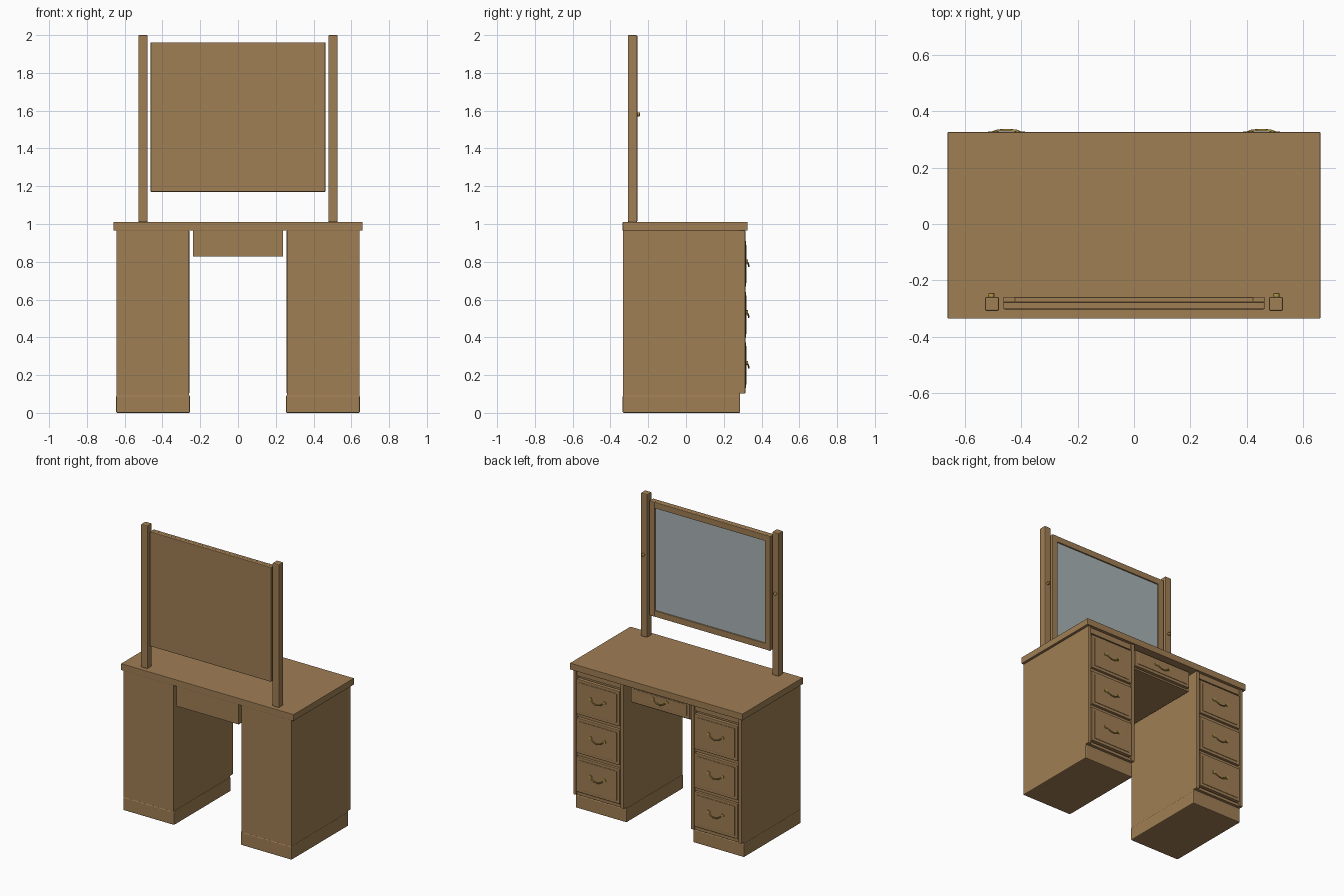
import bpy, math
from mathutils import Vector

if "Cube" in bpy.data.objects:
    bpy.data.objects.remove(bpy.data.objects["Cube"])


def material(name, rgb):
    m = bpy.data.materials.new(name)
    m.diffuse_color = (*rgb, 1)
    m.use_nodes = True
    m.node_tree.nodes["Principled BSDF"].inputs["Base Color"].default_value = m.diffuse_color
    return m


WOOD = material("wood", (0.35, 0.21, 0.09))
BRASS = material("brass", (0.45, 0.30, 0.06))
GLASS = material("mirror_glass", (0.40, 0.45, 0.46))


def box(name, x, y, z, mat=WOOD, bevel=0.0):
    """Box from (min, max) ranges with an optional chamfer."""
    lo, hi = Vector((x[0], y[0], z[0])), Vector((x[1], y[1], z[1]))
    bpy.ops.mesh.primitive_cube_add(size=1, location=(lo + hi) / 2)
    ob = bpy.context.object
    ob.name = name
    ob.scale = hi - lo
    bpy.ops.object.transform_apply(location=False, rotation=False, scale=True)
    ob.data.materials.append(mat)
    if bevel:
        m = ob.modifiers.new("bevel", 'BEVEL')
        m.width, m.segments = bevel, 2
    return ob


def handle(name, x, y, z):
    """Drooping bow handle with two round end plates."""
    cu = bpy.data.curves.new(name, 'CURVE')
    cu.dimensions = '3D'
    cu.bevel_depth, cu.bevel_resolution = 0.0042, 2
    cu.use_fill_caps = True
    sp = cu.splines.new('POLY')
    n = 12
    sp.points.add(n)
    for i, p in enumerate(sp.points):
        t = -1 + 2 * i / n
        bow = 1 - t ** 4
        p.co = (x + 0.052 * t, y + 0.010 * bow, z - 0.026 * (1 - t * t), 1)
    cu.materials.append(BRASS)
    ob = bpy.data.objects.new(name, cu)
    bpy.context.collection.objects.link(ob)
    for s in (-1, 1):
        bpy.ops.mesh.primitive_cylinder_add(vertices=16, radius=0.011, depth=0.006,
                                            location=(x + s * 0.054, y + 0.002, z),
                                            rotation=(math.pi / 2, 0, 0))
        bpy.context.object.name = name + "_plate"
        bpy.context.object.data.materials.append(BRASS)
        bpy.ops.object.shade_smooth_by_angle()


def drawer(name, x, y, z):
    """Drawer front with a slightly raised chamfered panel and a handle."""
    box(name + "_front", x, (y - 0.03, y - 0.003), z, bevel=0.004)
    box(name + "_panel", (x[0] + 0.02, x[1] - 0.02), (y - 0.015, y),
        (z[0] + 0.02, z[1] - 0.02), bevel=0.002)
    handle(name + "_handle", sum(x) / 2, y + 0.001, sum(z) / 2 + 0.013)


def span(s, a, b):
    return tuple(sorted((s * a, s * b)))


# Table top
box("table_top", (-0.66, 0.66), (-0.335, 0.325), (0.965, 1.01), bevel=0.002)

# Pedestals, face frames and side drawers
for s, side in ((-1, "left"), (1, "right")):
    box(side + "_pedestal", span(s, 0.26, 0.642), (-0.333, 0.285), (0.09, 0.966))
    box(side + "_plinth", span(s, 0.254, 0.645), (-0.335, 0.287), (0, 0.093), bevel=0.006)
    box(side + "_inner_stile", span(s, 0.258, 0.283), (0.283, 0.314), (0.103, 0.966), bevel=0.003)
    box(side + "_outer_stile", span(s, 0.62, 0.644), (0.283, 0.314), (0.103, 0.966), bevel=0.003)
    for i, z in enumerate((0.103, 0.375, 0.645, 0.925)):
        h = 0.04 if i == 3 else 0.02
        box(f"{side}_rail_{i}", span(s, 0.28, 0.622), (0.283, 0.304), (z, z + h))
    for i, z in enumerate((0.13, 0.398, 0.667)):
        drawer(f"{side}_drawer_{i}", span(s, 0.287, 0.616), 0.321, (z, z + 0.243))

# Centre drawer, recessed between the pedestals
box("centre_drawer_case", (-0.238, 0.238), (-0.333, 0.26), (0.828, 0.966))
drawer("centre_drawer", (-0.225, 0.225), 0.285, (0.84, 0.957))

# Mirror posts and pivot knobs
for s, side in ((-1, "left"), (1, "right")):
    box(side + "_mirror_post", span(s, 0.478, 0.528), (-0.308, -0.258), (1.01, 2.0), bevel=0.006)
    bpy.ops.mesh.primitive_cylinder_add(vertices=20, radius=0.010, depth=0.016,
                                        location=(s * 0.505, -0.252, 1.58),
                                        rotation=(math.pi / 2, 0, 0))
    knob = bpy.context.object
    knob.name = side + "_pivot_knob"
    knob.data.materials.append(BRASS)
    b = knob.modifiers.new("bevel", 'BEVEL')
    b.width, b.segments = 0.003, 2
    bpy.ops.object.shade_smooth_by_angle()

# Mirror: backing, frame strips and glass facing the drawers
box("mirror_back", (-0.463, 0.463), (-0.302, -0.276), (1.17, 1.962), bevel=0.004)
for s, side in ((-1, "left"), (1, "right")):
    box(side + "_mirror_stile", span(s, 0.421, 0.463), (-0.278, -0.258), (1.17, 1.962), bevel=0.003)
for name, z in (("lower", 1.17), ("upper", 1.92)):
    box(name + "_mirror_rail", (-0.423, 0.423), (-0.278, -0.259), (z, z + 0.042), bevel=0.003)
box("mirror_glass", (-0.423, 0.423), (-0.277, -0.268), (1.21, 1.922), GLASS)
